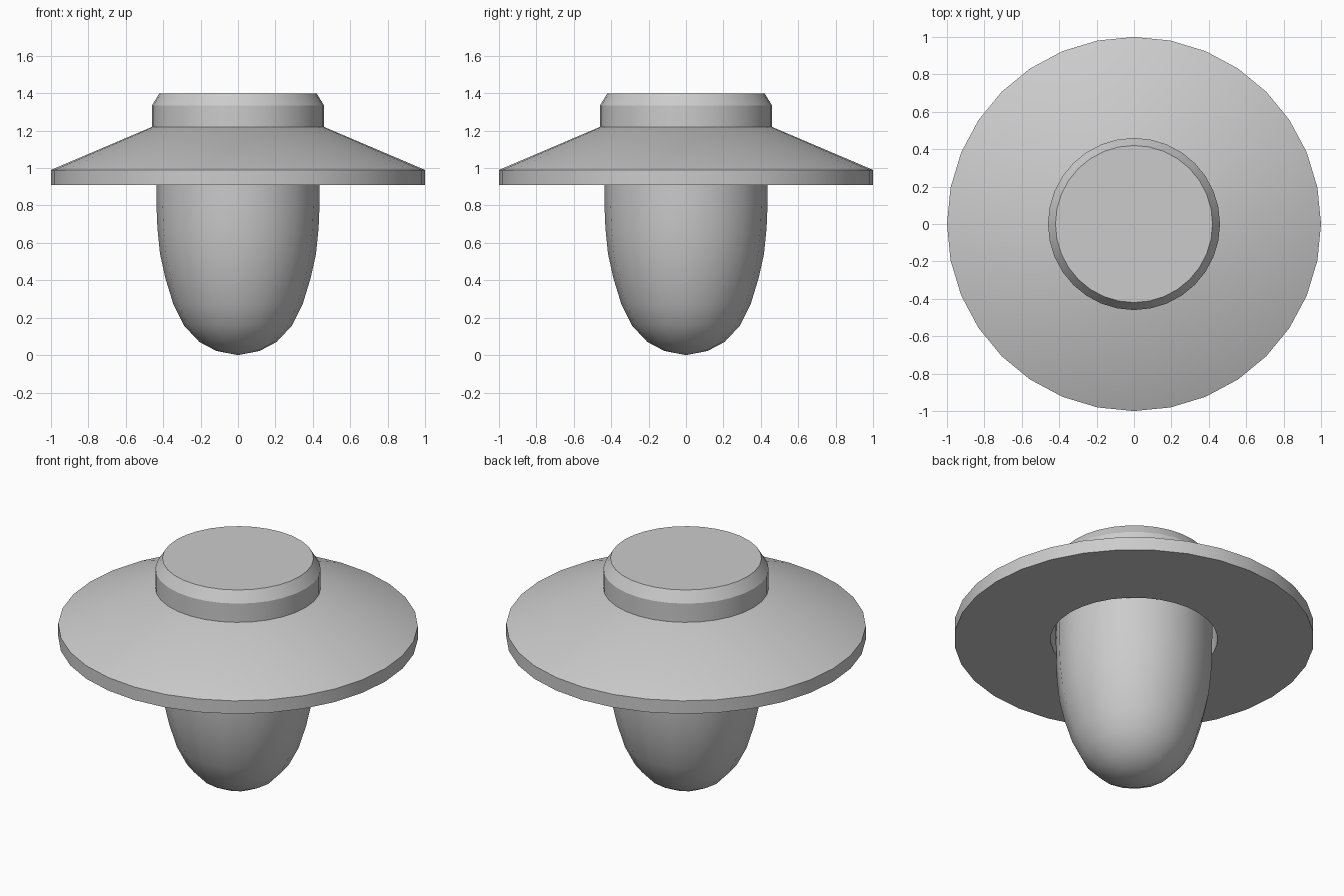
import bpy, bmesh, math

if "Cube" in bpy.data.objects:
    bpy.data.objects.remove(bpy.data.objects["Cube"])


def lathe(name, profile, sides, closed=False):
    """Revolve (radius, z) points around z; radius 0 gives a pole."""
    bm = bmesh.new()
    rings = []
    for r, z in profile:
        if r == 0:
            rings.append([bm.verts.new((0, 0, z))] * sides)
        else:
            rings.append([bm.verts.new((r * math.cos(2 * math.pi * i / sides),
                                        r * math.sin(2 * math.pi * i / sides), z))
                          for i in range(sides)])
    pairs = list(zip(rings, rings[1:]))
    if closed:
        pairs.append((rings[-1], rings[0]))
    for a, b in pairs:
        for i in range(sides):
            j = (i + 1) % sides
            bm.faces.new(list(dict.fromkeys((a[i], a[j], b[j], b[i]))))
    # flat discs on open ends
    if not closed:
        for k in (0, -1):
            if profile[k][0] > 0:
                bm.faces.new(rings[k])
    bmesh.ops.recalc_face_normals(bm, faces=bm.faces)
    me = bpy.data.meshes.new(name)
    bm.to_mesh(me)
    bm.free()
    ob = bpy.data.objects.new(name, me)
    bpy.context.collection.objects.link(ob)
    bpy.ops.object.select_all(action='DESELECT')
    ob.select_set(True)
    bpy.context.view_layer.objects.active = ob
    bpy.ops.object.shade_smooth_by_angle(angle=math.radians(30))
    return ob


# Chamfered cap on top
lathe("top_cap", [(0.46, 1.22), (0.46, 1.335), (0.42, 1.40)], 32)

# Sloped shade with a thin rim and a central opening underneath
lathe("shade", [(0.46, 1.22), (1.0, 0.99), (1.0, 0.91), (0.465, 0.91), (0.455, 1.22)],
      32, closed=True)

# Rounded glass globe hanging through the opening
lathe("globe", [(0, 0), (0.115, 0.022), (0.206, 0.07), (0.288, 0.157), (0.345, 0.27),
                (0.388, 0.41), (0.417, 0.54), (0.431, 0.68), (0.436, 0.80),
                (0.437, 0.92), (0.437, 1.22)], 16)
